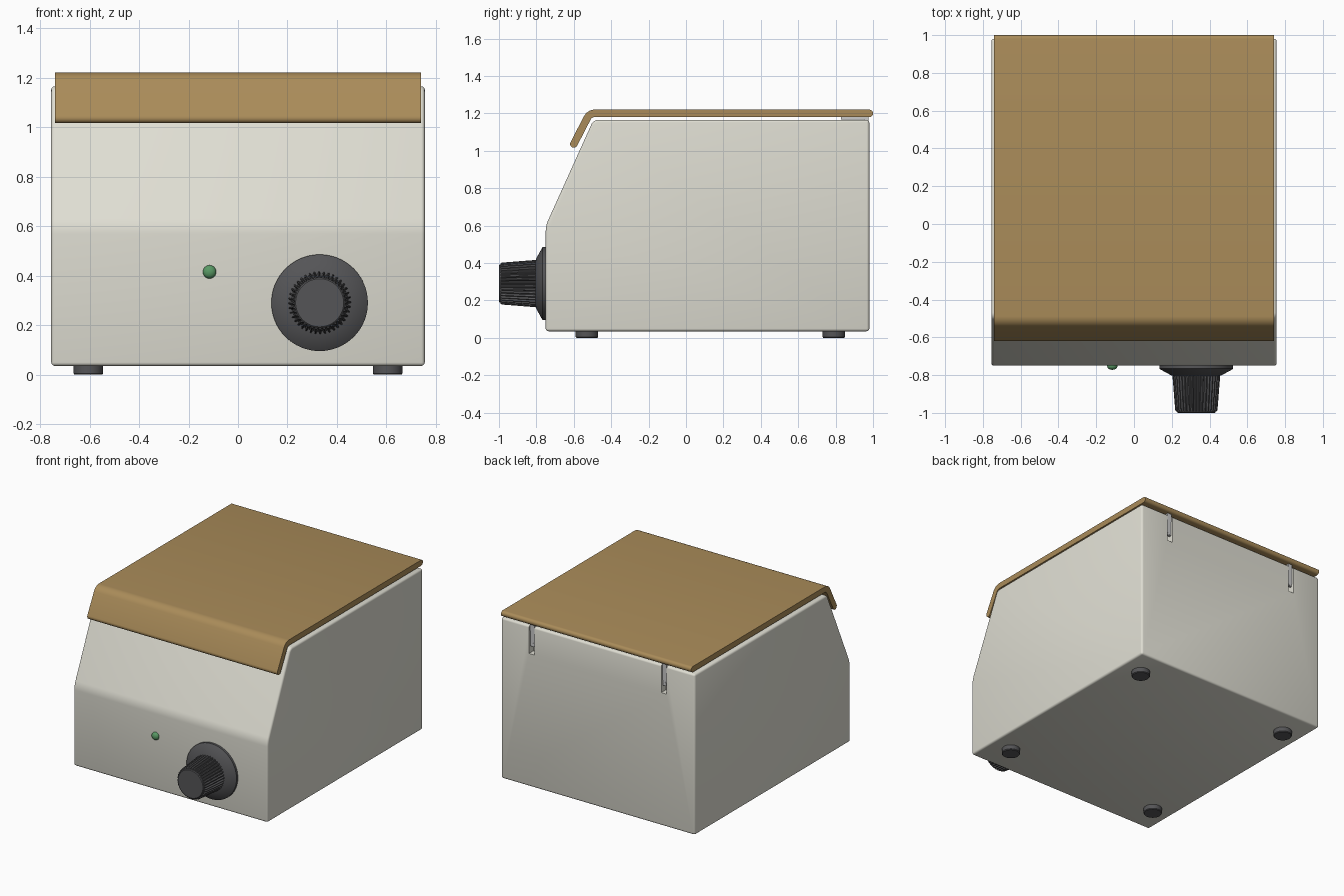
import bpy, bmesh, math
from mathutils import Vector, Matrix

if "Cube" in bpy.data.objects:
    bpy.data.objects.remove(bpy.data.objects["Cube"])


def material(name, rgb):
    m = bpy.data.materials.new(name)
    m.diffuse_color = (*rgb, 1)
    m.use_nodes = True
    m.node_tree.nodes["Principled BSDF"].inputs["Base Color"].default_value = m.diffuse_color
    return m


TAN = material("tan", (0.40, 0.26, 0.10))
CREAM = material("cream", (0.74, 0.73, 0.65))
DARK = material("charcoal", (0.09, 0.09, 0.095))
GREEN = material("green", (0.10, 0.32, 0.13))


def make(name, bm, mat=None):
    bmesh.ops.recalc_face_normals(bm, faces=bm.faces[:])
    me = bpy.data.meshes.new(name)
    bm.to_mesh(me)
    bm.free()
    ob = bpy.data.objects.new(name, me)
    bpy.context.collection.objects.link(ob)
    if mat:
        me.materials.append(mat)
    return ob


def finish(ob):
    """Apply modifiers and smooth the rounded surfaces."""
    bpy.ops.object.select_all(action='DESELECT')
    ob.select_set(True)
    bpy.context.view_layer.objects.active = ob
    if ob.modifiers:
        bpy.ops.object.convert(target='MESH')
    bpy.ops.object.shade_smooth_by_angle(angle=math.radians(35))


def fillet(pts, i, r, n=8):
    """Round corner i of a polyline with radius r."""
    p = Vector(pts[i])
    a = (Vector(pts[i - 1]) - p).normalized()
    b = (Vector(pts[(i + 1) % len(pts)]) - p).normalized()
    half = a.angle(b) / 2
    c = p + (a + b).normalized() * r / math.sin(half)
    t = r / math.tan(half)
    s, e = p + a * t - c, p + b * t - c
    sweep = s.angle(e)
    arc = [c + (s * math.sin((1 - k / n) * sweep) + e * math.sin(k / n * sweep)) / math.sin(sweep)
           for k in range(n + 1)]
    return list(pts[:i]) + [tuple(q) for q in arc] + list(pts[i + 1:])


def extrude_x(name, profile, half, mat=None, x=0):
    """Extrude a (y, z) outline along x."""
    bm = bmesh.new()
    face = bm.faces.new([bm.verts.new((x - half, y, z)) for y, z in profile])
    res = bmesh.ops.extrude_face_region(bm, geom=[face])
    verts = [v for v in res['geom'] if isinstance(v, bmesh.types.BMVert)]
    bmesh.ops.translate(bm, verts=verts, vec=(2 * half, 0, 0))
    return make(name, bm, mat)


def box(y0, y1, z0, z1):
    return [(y0, z0), (y1, z0), (y1, z1), (y0, z1)]


def lathe(name, rings, n, loc, mat, forward=False):
    """Rings are (radius, height, rib depth); forward turns the axis to -y."""
    bm = bmesh.new()
    loops = []
    for r, h, rib in rings:
        loop = []
        for i in range(n):
            a = 2 * math.pi * i / n
            rr = r - (rib if i % 4 > 1 else 0)
            loop.append(bm.verts.new((rr * math.cos(a), rr * math.sin(a), h)))
        loops.append(loop)
    for lo, hi in zip(loops, loops[1:]):
        for i in range(n):
            j = (i + 1) % n
            bm.faces.new((lo[i], lo[j], hi[j], hi[i]))
    bm.faces.new(loops[0])
    bm.faces.new(loops[-1])
    if forward:
        bm.transform(Matrix.Rotation(math.pi / 2, 4, 'X'))
    bm.transform(Matrix.Translation(loc))
    ob = make(name, bm, mat)
    finish(ob)
    return ob


# Housing with sloped front and softened edges
outline = [(-0.75, 0.035), (0.98, 0.035), (0.98, 1.165), (-0.495, 1.165), (-0.75, 0.6)]
outline = fillet(fillet(outline, 4, 0.15), 3, 0.04)
housing = extrude_x("housing", outline, 0.755, CREAM)
bev = housing.modifiers.new("bevel", 'BEVEL')
bev.width, bev.segments = 0.014, 3
bev.limit_method, bev.angle_limit = 'ANGLE', math.radians(40)

# Hinge slots in the rear wall
cutters = []
for side in (-1, 1):
    cut = extrude_x("slot_cutter", box(0.93, 1.05, 0.97, 1.2), 0.021, None, side * 0.515)
    cut.hide_render = True
    cutters.append(cut)
    mod = housing.modifiers.new("slot", 'BOOLEAN')
    mod.operation, mod.solver, mod.object = 'DIFFERENCE', 'EXACT', cut
finish(housing)
for cut in cutters:
    bpy.data.objects.remove(cut)

# Bent sheet lid with rounded ends
T = 0.02
mid = [Vector(p) for p in fillet([(0.98, 1.2), (-0.515, 1.2), (-0.6, 1.036)], 1, 0.045)]
upper, lower = [], []
for i, p in enumerate(mid):
    d = (mid[min(i + 1, len(mid) - 1)] - mid[max(i - 1, 0)]).normalized()
    nrm = Vector((d.y, -d.x)) * T
    upper.append(p + nrm)
    lower.append(p - nrm)


def end_cap(c, start):
    v = start - c
    return [c + Matrix.Rotation(math.pi * k / 8, 2) @ v for k in range(1, 8)]


def oriented_cap(c, start, outward):
    cap = end_cap(c, start)
    if (cap[3] - c).dot(outward) < 0:
        cap = [c + Matrix.Rotation(-math.pi * k / 8, 2) @ (start - c) for k in range(1, 8)]
    return cap


lid_outline = (upper + oriented_cap(mid[-1], upper[-1], mid[-1] - mid[-2])
               + lower[::-1] + oriented_cap(mid[0], lower[0], mid[0] - mid[1]))
finish(extrude_x("lid", [tuple(p) for p in lid_outline], 0.74, TAN))

# Hinges: leaf under the lid and arm hanging in each slot
for side in (-1, 1):
    leaf = [(0.83, 1.168), (0.955, 1.168), (0.955, 1.02), (0.97, 1.02), (0.975, 1.182), (0.83, 1.182)]
    finish(extrude_x("hinge", leaf, 0.016, None, side * 0.515))
    lathe("hinge_pin", [(0.012, 0, 0), (0.012, 0.035, 0)], 16,
          (side * 0.515, 0.972, 1.035), None, True)

# Feet
for x in (-0.605, 0.605):
    for y in (-0.53, 0.79):
        lathe("foot", [(0.056, 0, 0), (0.06, 0.005, 0), (0.06, 0.04, 0)], 32, (x, y, 0), DARK)

# Control dial: flared skirt and ribbed grip
dial = (0.33, -0.75, 0.29)
lathe("dial_skirt", [(0.195, -0.005, 0), (0.195, 0.016, 0), (0.19, 0.02, 0), (0.13, 0.053, 0),
                     (0.11, 0.055, 0)], 64, dial, DARK, True)
lathe("dial_grip", [(0.127, 0.045, 0.011), (0.112, 0.235, 0.009), (0.107, 0.242, 0.005),
                    (0.102, 0.242, 0), (0.102, 0.246, 0), (0.097, 0.25, 0)],
      160, dial, DARK, True)

# Indicator light
dome = [(0.027 * math.cos(a), 0.004 + 0.018 * math.sin(a), 0)
        for a in (math.radians(d) for d in (0, 20, 40, 60, 80))]
lathe("indicator_light", [(0.027, -0.005, 0)] + dome, 24, (-0.115, -0.75, 0.415), GREEN, True)
